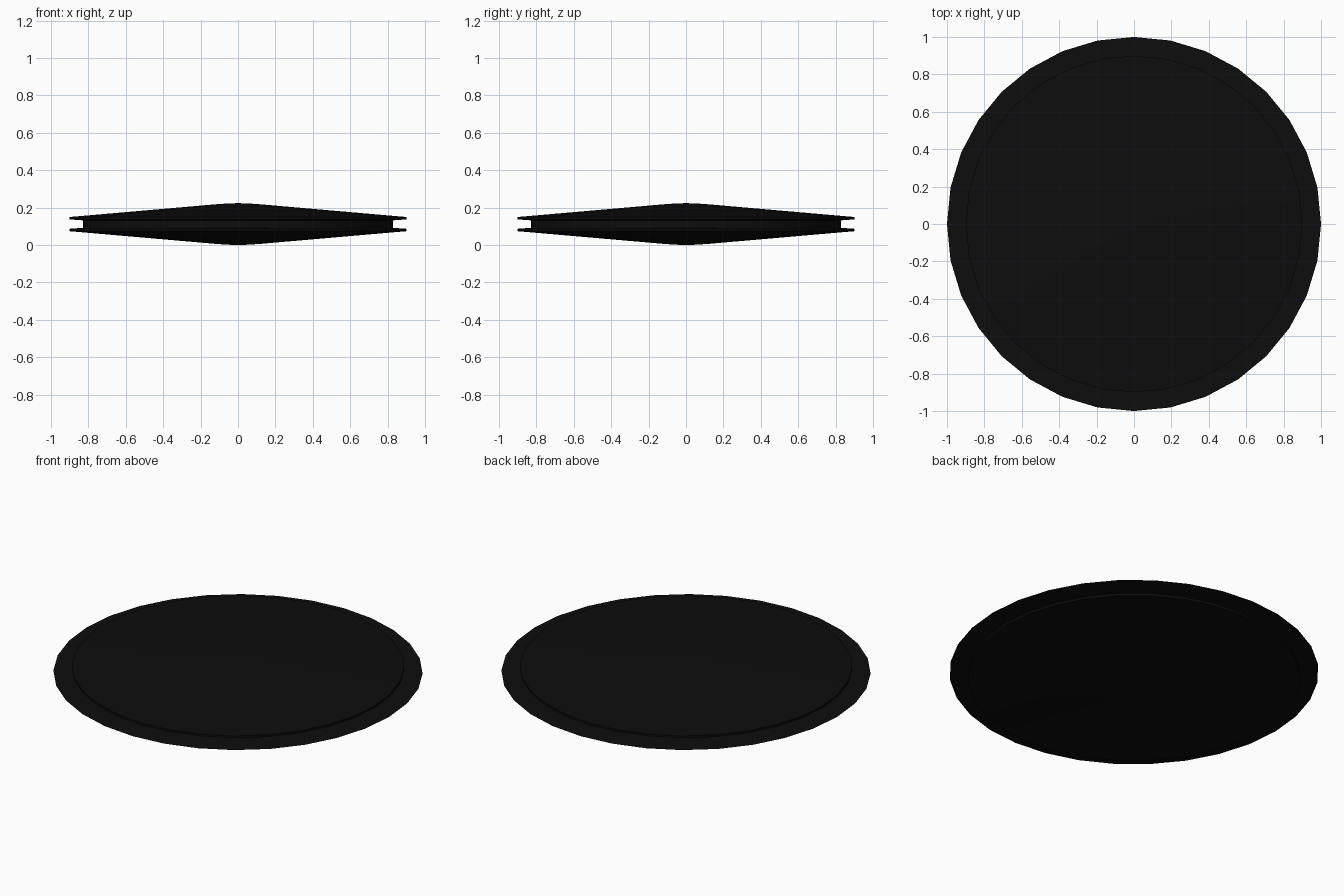
import bpy, bmesh, math

if "Cube" in bpy.data.objects:
    bpy.data.objects.remove(bpy.data.objects["Cube"])

SIDES = 32
MID = 0.112

mat = bpy.data.materials.new("black")
mat.diffuse_color = (0.004, 0.004, 0.004, 1)
mat.use_nodes = True
mat.node_tree.nodes["Principled BSDF"].inputs["Base Color"].default_value = mat.diffuse_color


def lathe(name, profile):
    """Revolve (radius, z) points around z with 32 sides."""
    bm = bmesh.new()
    rings = []
    for r, z in profile:
        if r == 0:
            rings.append([bm.verts.new((0, 0, z))] * SIDES)
        else:
            rings.append([bm.verts.new((r * math.cos(2 * math.pi * i / SIDES),
                                        r * math.sin(2 * math.pi * i / SIDES), z))
                          for i in range(SIDES)])
    for a, b in zip(rings, rings[1:]):
        for i in range(SIDES):
            j = (i + 1) % SIDES
            quad = list(dict.fromkeys((a[i], a[j], b[j], b[i])))
            bm.faces.new(quad)
    bmesh.ops.recalc_face_normals(bm, faces=bm.faces)
    mesh = bpy.data.meshes.new(name)
    bm.to_mesh(mesh)
    bm.free()
    mesh.materials.append(mat)
    ob = bpy.data.objects.new(name, mesh)
    bpy.context.collection.objects.link(ob)
    bpy.ops.object.select_all(action='DESELECT')
    ob.select_set(True)
    bpy.context.view_layer.objects.active = ob
    bpy.ops.object.shade_smooth_by_angle(angle=math.radians(30))
    return ob


# shallow domed shells with a thin flange, heights measured from the mid plane
shell = [(0, 0.112), (0.06, 0.110), (0.13, 0.105), (0.22, 0.097), (0.83, 0.044),
         (0.90, 0.038), (0.90, 0.025), (0.83, 0.020), (0.83, 0)]
lathe("upper_shell", [(r, MID + h) for r, h in shell])
lathe("lower_shell", [(r, MID - h) for r, h in shell])

# paper-thin rim disc between the shells
lathe("rim_disc", [(0.83, MID), (1.0, MID)])
